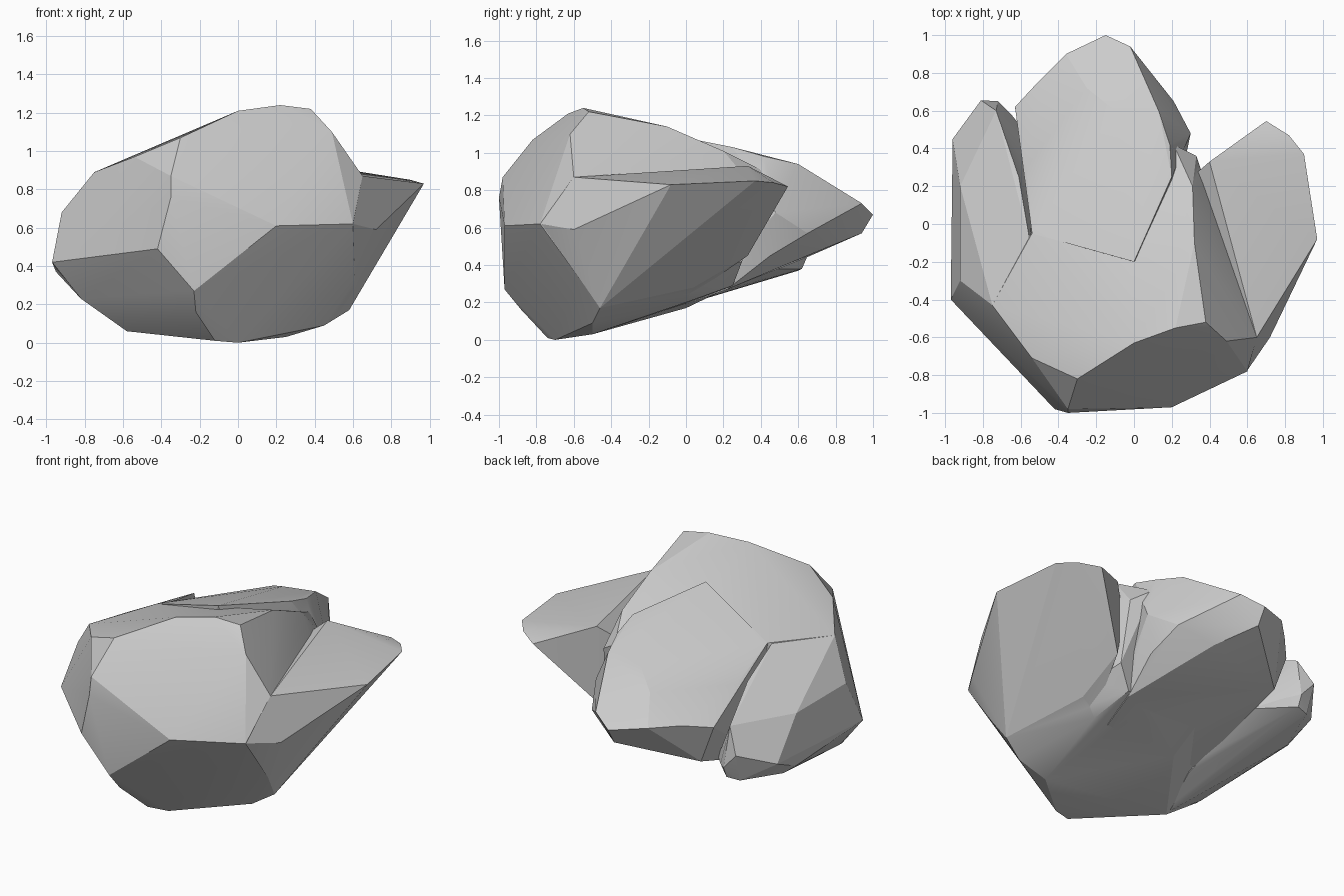
import bpy, bmesh
from math import radians


def hull(name, pts):
    """Faceted chunk from its corner points."""
    bm = bmesh.new()
    for p in pts:
        bm.verts.new(p)
    bmesh.ops.convex_hull(bm, input=bm.verts)
    loose = [v for v in bm.verts if not v.link_faces]
    bmesh.ops.delete(bm, geom=loose, context='VERTS')
    bmesh.ops.dissolve_limit(bm, angle_limit=radians(3), verts=bm.verts, edges=bm.edges)
    bmesh.ops.recalc_face_normals(bm, faces=bm.faces)
    me = bpy.data.meshes.new(name)
    bm.to_mesh(me)
    bm.free()
    ob = bpy.data.objects.new(name, me)
    bpy.context.collection.objects.link(ob)
    return ob


# main mass: crown, blunt front, underside, rear where the lobes join
rock = hull("rock", [
    (0.38, -0.52, 1.22), (0.22, -0.55, 1.24), (0, -0.63, 1.21), (-0.3, -0.82, 1.07),
    (-0.54, -0.71, 0.97), (-0.75, -0.43, 0.89), (-0.97, -0.4, 0.42), (0.49, -0.62, 1.1),
    (-0.35, -1, 0.76), (-0.35, -0.98, 0.87), (-0.42, -0.98, 0.49), (-0.23, -0.97, 0.27),
    (0.2, -0.97, 0.61), (0.6, -0.78, 0.62), (-0.22, -0.88, 0.16), (0.61, -0.57, 0.33),
    (0.58, -0.46, 0.17), (0.45, -0.5, 0.09), (0.25, -0.5, 0.03), (0, -0.7, 0),
    (-0.12, -0.74, 0.01), (-0.58, -0.4, 0.06), (-0.82, -0.4, 0.23),
    (0.65, -0.6, 0.87), (0.37, 0.22, 0.86), (0.32, -0.1, 1.14), (0.31, 0.2, 1.01),
    (-0.54, -0.05, 0.93), (-0.54, -0.05, 0.22), (0.3, 0, 0.2), (-0.3, 0, 0.17),
    (0.33, 0.36, 0.82), (0.21, 0.42, 0.9), (0.35, 0.3, 0.42), (0.25, 0.25, 0.29),
    (-0.3, 0.2, 0.28)])

# pointed lobe on the right
right_lobe = hull("right_lobe", [
    (0.37, 0.22, 0.86), (0.65, -0.6, 0.87), (0.72, -0.6, 0.59), (0.97, -0.08, 0.83),
    (0.9, 0.37, 0.85), (0.82, 0.47, 0.84), (0.7, 0.545, 0.82), (0.4, 0.33, 0.93),
    (0.52, 0.24, 0.49), (0.4, 0.33, 0.45), (0.42, 0.04, 0.28), (0.61, -0.57, 0.33),
    (0.6, -0.775, 0.62), (0.58, -0.46, 0.17), (0.3, 0, 0.22), (0.2, -0.4, 0.6),
    (0.25, 0.2, 0.8)])

# broad lobe at the back
middle_lobe = hull("middle_lobe", [
    (-0.15, 1, 0.67), (-0.36, 0.9, 0.7), (-0.02, 0.94, 0.73), (-0.25, 0.72, 0.83),
    (-0.1, 0.6, 0.91), (0.13, 0.6, 0.94), (0.19, 0.42, 0.98), (0.2, 0.25, 1.03),
    (0, -0.2, 1.12), (-0.54, -0.05, 0.93), (-0.57, 0.3, 0.81), (-0.63, 0.62, 0.67),
    (-0.5, 0.76, 0.7), (0.3, 0.48, 0.68), (0.21, 0.65, 0.57), (0.25, 0.45, 0.45),
    (-0.15, 0.94, 0.57), (0, 0.72, 0.48), (-0.54, 0.62, 0.43), (-0.52, -0.06, 0.2),
    (0.2, 0, 0.19), (0.23, 0.22, 0.27)])

# low slab lobe on the left, split off by a tapering crack
left_lobe = hull("left_lobe", [
    (-0.97, -0.4, 0.42), (-0.96, 0.45, 0.46), (-0.92, 0.2, 0.68), (-0.92, -0.3, 0.68),
    (-0.75, -0.43, 0.89), (-0.55, -0.1, 0.93), (-0.61, 0.25, 0.82), (-0.73, 0.6, 0.7),
    (-0.81, 0.655, 0.55), (-0.72, 0.65, 0.45), (-0.65, 0.58, 0.43), (-0.72, 0.62, 0.38),
    (-0.8, 0.6, 0.37), (-0.9, 0.3, 0.33), (-0.95, 0.25, 0.37),
    (-0.52, 0.42, 0.38), (-0.5, -0.1, 0.18), (-0.82, -0.38, 0.23), (-0.58, -0.4, 0.07),
    (-0.5, -0.4, 0.6)])

# merge into a single solid
for ob in (right_lobe, middle_lobe, left_lobe):
    m = rock.modifiers.new("join", 'BOOLEAN')
    m.operation = 'UNION'
    m.solver = 'EXACT'
    m.object = ob
bpy.context.view_layer.objects.active = rock
rock.select_set(True)
for m in list(rock.modifiers):
    bpy.ops.object.modifier_apply(modifier=m.name)
for ob in (right_lobe, middle_lobe, left_lobe):
    bpy.data.objects.remove(ob)
bpy.ops.object.shade_smooth_by_angle(angle=radians(15))
